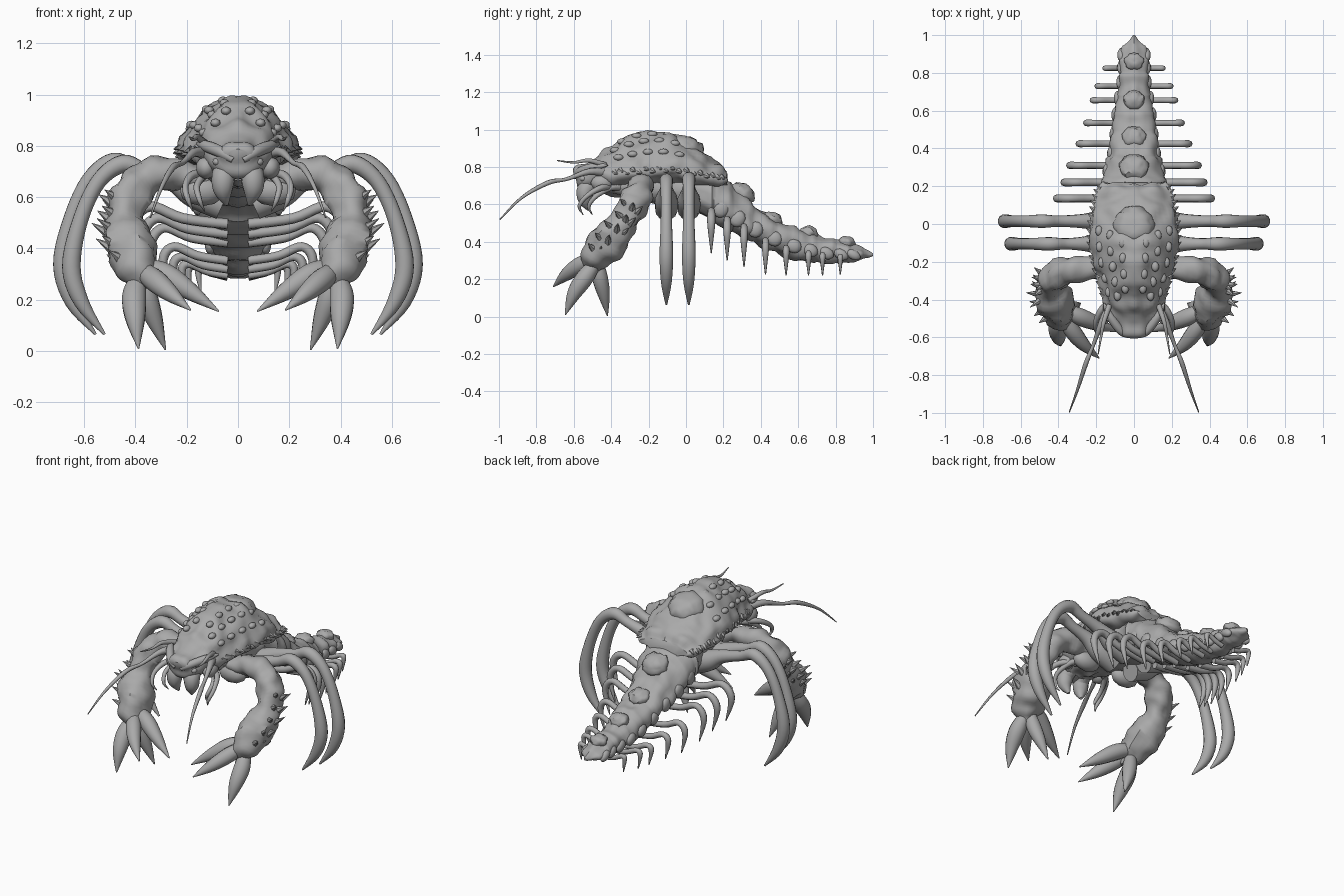
import bpy, bmesh, math, random
from mathutils import Vector, Matrix, noise

random.seed(4)
cube = bpy.data.objects.get("Cube")
if cube:
    bpy.data.objects.remove(cube, do_unlink=True)

shell = bpy.data.materials.new("shell grey")
shell.use_nodes = True
COLOUR = (0.4, 0.4, 0.4, 1)
shell.diffuse_color = COLOUR
shell.node_tree.nodes["Principled BSDF"].inputs["Base Color"].default_value = COLOUR


def finish(bm, name, mirror=False, rough=0.0, angle=50, scale=14):
    """Turn a bmesh into a named, shaded object, with optional lumps and mirroring."""
    bmesh.ops.recalc_face_normals(bm, faces=bm.faces)
    bm.normal_update()
    if rough:
        for v in bm.verts:
            p = Vector((abs(v.co.x), v.co.y, v.co.z))
            v.co += v.normal * rough * noise.noise(p * scale)
    mesh = bpy.data.meshes.new(name)
    bm.to_mesh(mesh)
    bm.free()
    mesh.materials.append(shell)
    ob = bpy.data.objects.new(name, mesh)
    bpy.context.collection.objects.link(ob)
    if mirror:
        mod = ob.modifiers.new("mirror", "MIRROR")
        mod.use_mirror_merge = False
    bpy.ops.object.select_all(action="DESELECT")
    bpy.context.view_layer.objects.active = ob
    ob.select_set(True)
    bpy.ops.object.shade_smooth_by_angle(angle=math.radians(angle))
    return ob


def sample(rows, u):
    """Smooth (Catmull-Rom) value of a list of tuples at index u."""
    n = len(rows) - 1
    i = min(int(u), n - 1)
    t = u - i
    a, b, c, d = (rows[max(0, min(n, k))] for k in (i - 1, i, i + 1, i + 2))
    return [q + 0.5 * t * (r - p + t * (2 * p - 5 * q + 4 * r - s + t * (3 * (q - r) + s - p)))
            for p, q, r, s in zip(a, b, c, d)]


def skin(bm, rings):
    loops = [[bm.verts.new(p) for p in ring] for ring in rings]
    n = len(loops[0])
    for a, b in zip(loops, loops[1:]):
        for k in range(n):
            bm.faces.new((a[k], a[(k + 1) % n], b[(k + 1) % n], b[k]))
    bm.faces.new(loops[0])
    bm.faces.new(loops[-1])


def tube(bm, path, sides=10, steps=5):
    """Limb through points (x, y, z, radius)."""
    count = (len(path) - 1) * steps
    pts = [sample(path, k / steps) for k in range(count + 1)]
    normal = Vector((0.2, 0.5, 0.8))
    rings = []
    for k, p in enumerate(pts):
        d = Vector(pts[min(k + 1, count)][:3]) - Vector(pts[max(k - 1, 0)][:3])
        d.normalize()
        normal = (normal - d * normal.dot(d)).normalized()
        side = d.cross(normal)
        r = max(p[3], 0.002)
        rings.append([Vector(p[:3]) + r * (normal * math.cos(a) + side * math.sin(a))
                      for a in (2 * math.pi * j / sides for j in range(sides))])
    skin(bm, rings)


def body_point(rows, u, a, grow=1.0, peak=1.0):
    """Point on a body made of sections (y, half width, top, bottom, side height)."""
    y, w, top, bottom, side = sample(rows, u)
    s = math.sin(a)
    z = side + grow * ((top - side) * s ** peak if s > 0 else (side - bottom) * s)
    return Vector((w * grow * math.cos(a), y, z))


def body(bm, rows, steps, sides, ripple=0.0, peak=1.0):
    rings = []
    for k in range((len(rows) - 1) * steps + 1):
        grow = 1 + ripple * ((k % steps) / (steps - 1) - 0.5)
        rings.append([body_point(rows, k / steps, 2 * math.pi * j / sides, grow, peak)
                      for j in range(sides)])
    skin(bm, rings)


def spike(bm, base, direction, length, radius):
    d = Vector(direction).normalized()
    m = Matrix.Translation(Vector(base) + d * length * 0.35) @ d.to_track_quat("Z", "Y").to_matrix().to_4x4()
    bmesh.ops.create_cone(bm, segments=6, radius1=radius, radius2=0.001, depth=length, matrix=m)


def blob(bm, centre, size, detail=3, turn=0.0):
    m = Matrix.Translation(centre) @ Matrix.Rotation(turn, 4, "X") @ Matrix.Diagonal((*size, 1))
    bmesh.ops.create_icosphere(bm, subdivisions=detail, radius=1, matrix=m)


# Domed carapace with the head
PEAK = 1.4
CARAPACE = [(-.60, .04, .785, .73, .76), (-.57, .09, .81, .69, .76), (-.47, .14, .86, .67, .77),
            (-.38, .165, .925, .68, .77), (-.28, .195, .975, .70, .77), (-.17, .225, .99, .70, .78),
            (-.06, .237, .97, .70, .78), (.06, .225, .905, .69, .76), (.16, .20, .825, .68, .745),
            (.22, .165, .775, .70, .735)]
bm = bmesh.new()
body(bm, CARAPACE, 6, 48, peak=PEAK)
finish(bm, "carapace", rough=0.024)

# Thorax and tapering tail with overlapping plates
TAIL = [(-.48, .08, .74, .66, .70), (-.30, .12, .80, .63, .70), (-.12, .14, .82, .60, .68),
        (.05, .16, .80, .55, .66), (.15, .175, .765, .50, .62), (.25, .165, .70, .45, .56),
        (.36, .135, .61, .39, .49), (.48, .118, .52, .34, .43), (.60, .105, .47, .305, .385),
        (.70, .088, .44, .29, .36), (.80, .074, .41, .285, .345), (.88, .076, .39, .295, .34),
        (.95, .052, .365, .305, .335), (1.0, .008, .34, .325, .332)]
bm = bmesh.new()
body(bm, TAIL, 8, 36, ripple=0.07)
finish(bm, "segmented_tail", rough=0.018, angle=40)

# Lumpy domes down the back
for k, (y, z, r) in enumerate([(.0, .90, .108), (.30, .66, .078), (.46, .517, .062),
                               (.655, .447, .056), (.86, .397, .05)]):
    bm = bmesh.new()
    blob(bm, (0, y, z), (r, r * 0.92, r * 0.68), turn=-0.4 if k < 3 else -0.15)
    finish(bm, f"back_dome_{k + 1}", rough=r * 0.2, scale=2.4 / r)

# Ragged rim and low knobs on the carapace
bm = bmesh.new()
for k in range(18):
    a = 0.15 * (k % 2)
    spike(bm, body_point(CARAPACE, 3 + k * 0.32, a, 0.97, PEAK), (1, 0.6, -0.3), 0.035, 0.018)
finish(bm, "carapace_rim_thorns", mirror=True)
bm = bmesh.new()
for a, first in ((0.65, 3.2), (1.0, 3), (1.3, 3.4)):
    for k in range(5):
        blob(bm, body_point(CARAPACE, first + k * 0.75, a, 0.985, PEAK), (.02, .028, .017), 2)
finish(bm, "carapace_knobs", mirror=True)

# Face: brows, cheeks, eyes and jaws
bm = bmesh.new()
tube(bm, [(.02, -.59, .745, .012), (.065, -.57, .775, .022), (.125, -.49, .80, .022), (.16, -.42, .81, .005)])
blob(bm, (.125, -.45, .715), (.04, .06, .045), 2)
finish(bm, "brow_and_cheek", mirror=True)
bm = bmesh.new()
blob(bm, (.08, -.55, .738), (.02, .02, .016), 2)
finish(bm, "eye", mirror=True)
bm = bmesh.new()
tube(bm, [(.04, -.46, .72, .035), (.055, -.53, .69, .046), (.058, -.54, .63, .04), (.045, -.52, .57, .008)])
finish(bm, "jaw", mirror=True)

# Feelers
bm = bmesh.new()
tube(bm, [(.12, -.43, .77, .028), (.17, -.52, .775, .018), (.215, -.64, .735, .010), (.255, -.74, .715, .013),
          (.30, -.88, .635, .008), (.342, -.995, .52, .003)], 8)
finish(bm, "long_feeler", mirror=True)
bm = bmesh.new()
tube(bm, [(.13, -.43, .81, .016), (.16, -.52, .835, .012), (.175, -.60, .825, .007), (.19, -.69, .835, .003)], 8)
finish(bm, "short_feeler", mirror=True)

# Small feeding limbs beside the mouth
bm = bmesh.new()
for dx, dy in ((0, 0), (-.045, .05)):
    tube(bm, [(.08, -.38 + dy, .69, .02), (.17 + dx, -.45 + dy, .69, .017), (.205 + dx, -.53 + dy, .645, .013),
              (.195 + dx, -.57 + dy, .59, .01), (.175 + dx, -.55 + dy, .545, .002)], 8)
finish(bm, "feeding_limb", mirror=True)

# Claw arms ending in a cluster of fingers
ARM = [(.12, -.23, .67, .05), (.22, -.235, .69, .055), (.34, -.25, .68, .067), (.415, -.275, .61, .08),
       (.44, -.33, .51, .076), (.42, -.41, .41, .10), (.39, -.475, .32, .078), (.375, -.50, .24, .04)]
bm = bmesh.new()
tube(bm, ARM, 16, 6)
finish(bm, "claw_arm", mirror=True, rough=0.025)
FINGERS = {
    "inner_finger": [(.38, -.45, .33, .03), (.29, -.49, .30, .046), (.19, -.53, .235, .036), (.075, -.57, .155, .003)],
    "outer_finger": [(.38, -.48, .32, .03), (.33, -.56, .28, .044), (.265, -.64, .225, .034), (.185, -.71, .16, .003)],
    "front_finger": [(.39, -.48, .29, .03), (.405, -.54, .21, .048), (.40, -.60, .12, .038), (.388, -.645, .01, .003)],
    "rear_finger": [(.37, -.47, .29, .03), (.355, -.46, .21, .042), (.325, -.44, .12, .033), (.283, -.42, .005, .003)],
}
for name, path in FINGERS.items():
    bm = bmesh.new()
    tube(bm, path, 12)
    finish(bm, name, mirror=True)

# Thorns on the outside of the arms
bm = bmesh.new()
for k in range(15):
    x, y, z, r = sample(ARM, 3.2 + k * 0.2)
    d = Vector((1, (-0.7, 0.1, 0.8)[k % 3], 0.15)).normalized()
    spike(bm, Vector((x, y, z)) + d * r * 0.85, d + Vector((0, 0, 0.45)), random.uniform(.06, .095), .024)
finish(bm, "arm_thorns", mirror=True)

# Two pairs of long walking legs with a sharp knee
for name, y, dx, dz in (("front_walking_leg", -.105, 0, 0), ("rear_walking_leg", .015, .035, .008)):
    bm = bmesh.new()
    tube(bm, [(.06, y, .57, .06), (.17, y, .62, .062), (.26, y, .668, .04), (.36 + dx, y, .70 + dz, .03),
              (.45 + dx, y, .73 + dz, .036), (.545 + dx, y, .66 + dz, .031), (.615 + dx, y, .51 + dz, .031),
              (.65 + dx, y, .33 + dz, .037), (.61 + dx, y, .19, .03), (.52 + dx, y, .065, .005)], 12)
    finish(bm, name, mirror=True, angle=60)

# Hip lumps under the thorax
bm = bmesh.new()
for y in (-.25, -.11, .02):
    blob(bm, (.14, y, .625), (.09, .055, .06), 2)
finish(bm, "hips", mirror=True)

# Short curled legs along the tail: y, reach, top height, tip height
for k, (y, reach, top, tip) in enumerate([(.135, .43, .585, .34), (.22, .39, .54, .30), (.31, .36, .50, .265),
                                          (.425, .31, .425, .225), (.535, .27, .385, .22), (.655, .235, .355, .22),
                                          (.73, .21, .345, .22), (.825, .168, .335, .225)]):
    r = 0.021 - 0.001 * k
    drop = 0.09 - 0.006 * k
    bm = bmesh.new()
    tube(bm, [(.04, y, top - drop, r), (reach * 0.5, y, top - drop * 0.75, r), (reach * 0.8, y, top - r, r),
              (reach - r, y, (top + tip) / 2 + .03, r), (reach * 0.86, y, tip, .003)], 8)
    finish(bm, f"tail_leg_{k + 1}", mirror=True)

# Rounded side lobes where the tail plates end
bm = bmesh.new()
for k in range(9):
    p = body_point(TAIL, 4.4 + k * 0.85, -0.2, 0.93)
    blob(bm, p, (.022, .042, .05 - .003 * k), 2, turn=-0.5)
finish(bm, "tail_lobes", mirror=True)
